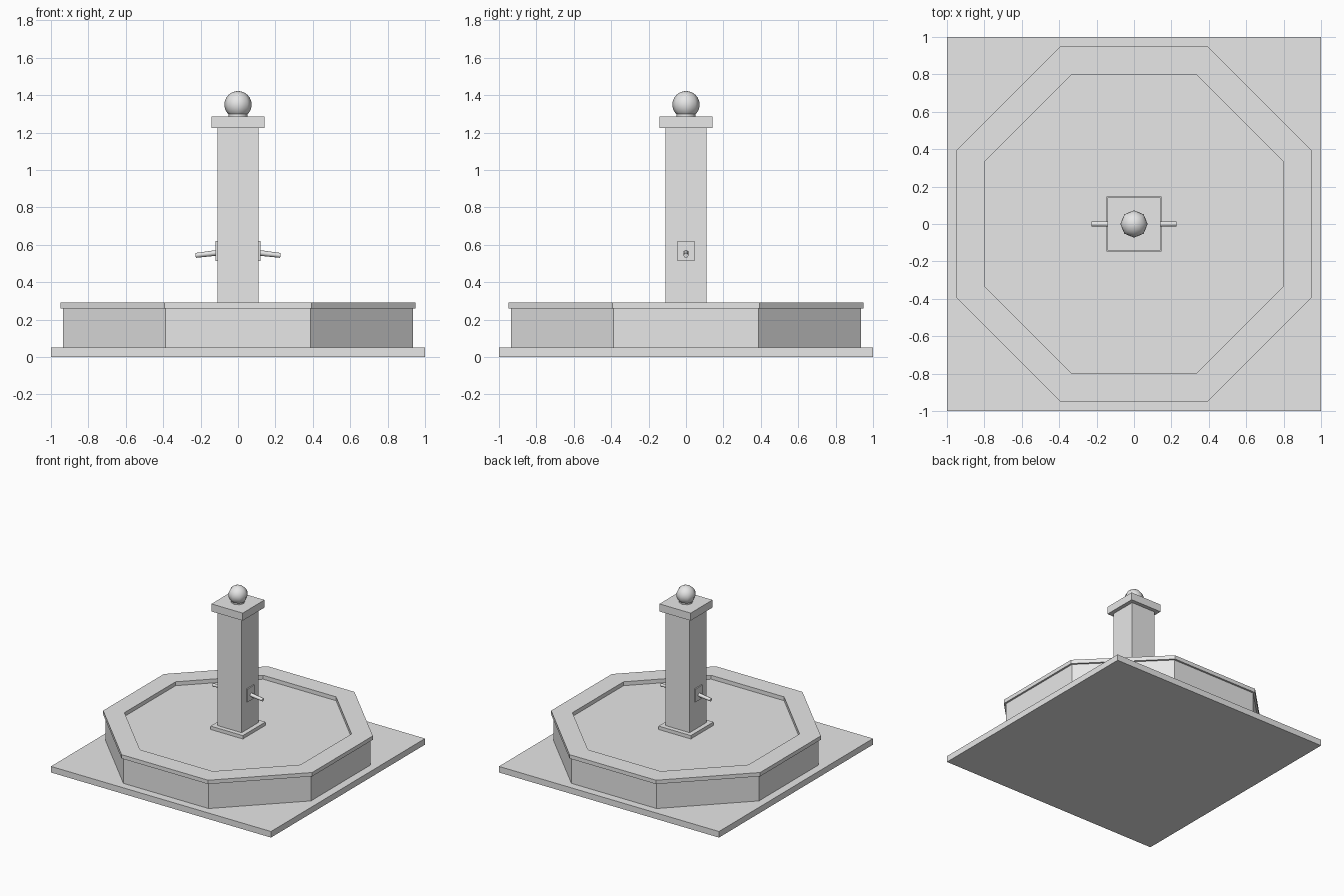
import bpy, bmesh, math
from mathutils import Vector

cube = bpy.data.objects.get("Cube")
if cube:
    bpy.data.objects.remove(cube, do_unlink=True)

stone = bpy.data.materials.new("pale_grey_stone")
stone.use_nodes = True
GREY = (0.8, 0.8, 0.8, 1)
stone.diffuse_color = GREY
stone.node_tree.nodes["Principled BSDF"].inputs["Base Color"].default_value = GREY


def finish(name, bm, smooth=None):
    bmesh.ops.recalc_face_normals(bm, faces=bm.faces)
    mesh = bpy.data.meshes.new(name)
    bm.to_mesh(mesh)
    bm.free()
    mesh.materials.append(stone)
    obj = bpy.data.objects.new(name, mesh)
    bpy.context.collection.objects.link(obj)
    if smooth:
        bpy.ops.object.select_all(action="DESELECT")
        obj.select_set(True)
        bpy.context.view_layer.objects.active = obj
        bpy.ops.object.shade_smooth_by_angle(angle=math.radians(smooth))
    return obj


def box(name, half_x, half_y, z0, z1, x=0):
    bm = bmesh.new()
    bmesh.ops.create_cube(bm, size=2)
    for v in bm.verts:
        v.co = (x + v.co.x * half_x, v.co.y * half_y, z1 if v.co.z > 0 else z0)
    return finish(name, bm)


def octagon(bm, apothem, z):
    r = apothem / math.cos(math.pi / 8)
    angles = [math.pi / 8 + i * math.pi / 4 for i in range(8)]
    return [bm.verts.new((r * math.cos(a), r * math.sin(a), z)) for a in angles]


def octagon_ring(name, outer, inner, z0, z1):
    bm = bmesh.new()
    loops = [octagon(bm, a, z) for a, z in
             ((outer, z0), (outer, z1), (inner, z1), (inner, z0))]
    for k in range(4):
        a, b = loops[k], loops[(k + 1) % 4]
        for i in range(8):
            j = (i + 1) % 8
            bm.faces.new((a[i], a[j], b[j], b[i]))
    return finish(name, bm)


# Paving slab and eight-sided basin
box("paving_slab", 1, 1, 0, 0.05)
octagon_ring("basin_wall", 0.935, 0.815, 0.05, 0.258)
octagon_ring("basin_rim", 0.95, 0.8, 0.258, 0.29)

# Water surface
bm = bmesh.new()
bm.faces.new(octagon(bm, 0.815, 0.256))
finish("water_surface", bm)

# Central pillar
box("pillar_plinth", 0.147, 0.147, 0.05, 0.284)
box("pillar_shaft", 0.11, 0.11, 0.284, 1.225)
box("pillar_cap", 0.142, 0.142, 1.225, 1.287)

# Collar and ball finial
bm = bmesh.new()
bmesh.ops.create_cone(bm, cap_ends=True, segments=8, radius1=0.052,
                      radius2=0.052, depth=0.02)
bmesh.ops.translate(bm, verts=bm.verts, vec=(0, 0, 1.29))
finish("finial_collar", bm, 50)
bm = bmesh.new()
bmesh.ops.create_uvsphere(bm, u_segments=8, v_segments=12, radius=0.073)
bmesh.ops.translate(bm, verts=bm.verts, vec=(0, 0, 1.349))
finish("ball_finial", bm, 60)

# Spouts with back plates on both sides
for side, label in ((1, "left"), (-1, "right")):
    box(label + "_spout_plate", 0.006, 0.045, 0.513, 0.62, side * 0.114)
    start, end = Vector((side * 0.11, 0, 0.557)), Vector((side * 0.227, 0, 0.543))
    axis = end - start
    bm = bmesh.new()
    bmesh.ops.create_cone(bm, cap_ends=True, segments=8, radius1=0.015,
                          radius2=0.013, depth=axis.length)
    turn = axis.to_track_quat("Z", "Y")
    for v in bm.verts:
        v.co = turn @ v.co + (start + end) / 2
    finish(label + "_spout", bm, 50)
